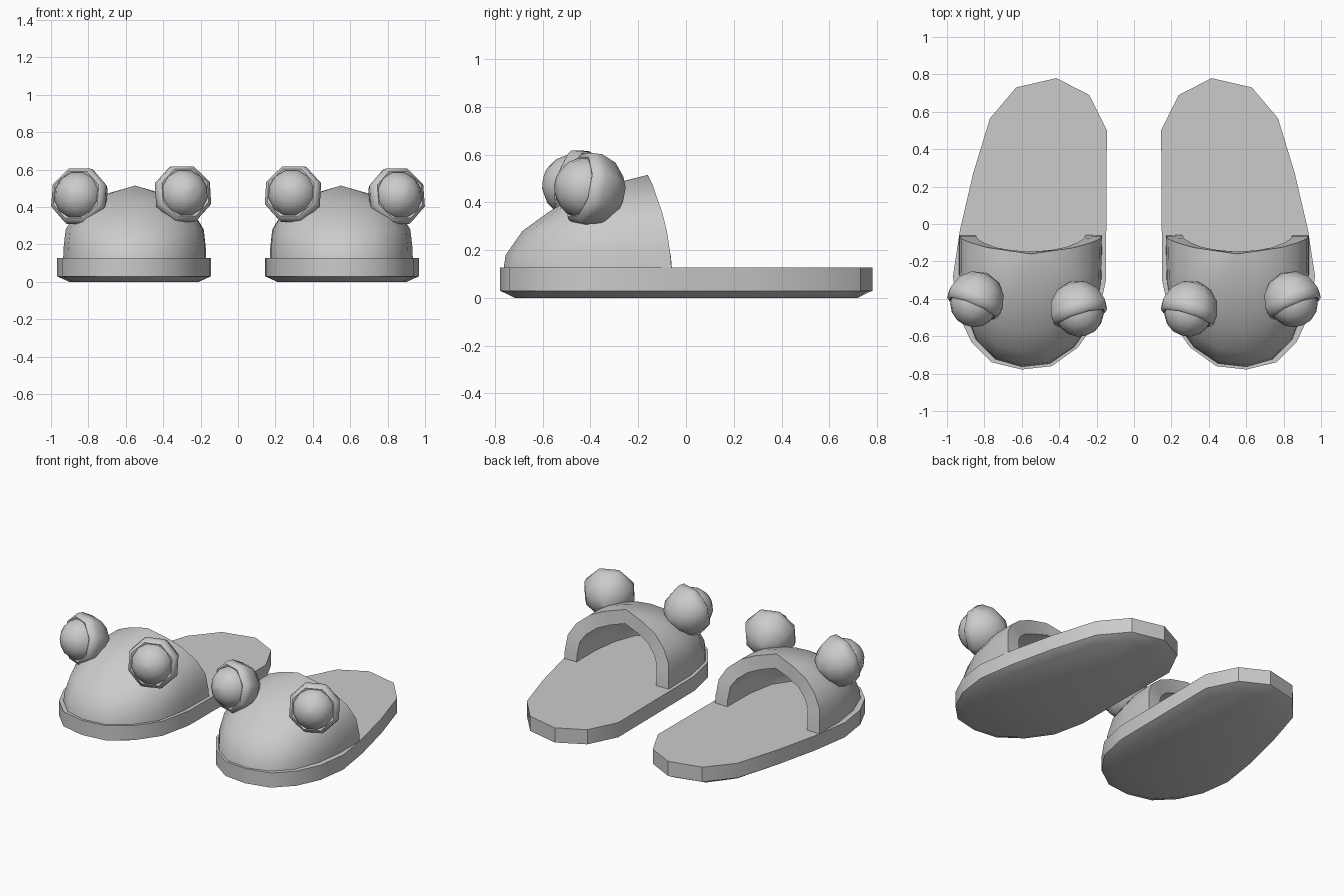
import bpy, math
from mathutils import Vector, Matrix

if "Cube" in bpy.data.objects:
    bpy.data.objects.remove(bpy.data.objects["Cube"])


def make(name, verts, faces, angle=35, thickness=0):
    me = bpy.data.meshes.new(name)
    me.from_pydata(verts, [], faces)
    ob = bpy.data.objects.new(name, me)
    bpy.context.collection.objects.link(ob)
    bpy.ops.object.select_all(action='DESELECT')
    bpy.context.view_layer.objects.active = ob
    ob.select_set(True)
    bpy.ops.object.mode_set(mode='EDIT')
    bpy.ops.mesh.select_all(action='SELECT')
    bpy.ops.mesh.normals_make_consistent(inside=False)
    bpy.ops.object.mode_set(mode='OBJECT')
    if thickness:
        # open shell: make sure normals point away from the foot, then thicken inwards
        c = Vector((0.55, -0.2, 0.1))
        if sum((p.center - c).dot(p.normal) for p in me.polygons) < 0:
            me.flip_normals()
        s = ob.modifiers.new("thickness", 'SOLIDIFY')
        s.thickness = thickness
        s.offset = -1
        bpy.ops.object.modifier_apply(modifier=s.name)
    bpy.ops.object.shade_smooth_by_angle(angle=math.radians(angle))
    # second slipper
    ob.modifiers.new("pair", 'MIRROR').use_mirror_merge = False
    return ob


def strips(rows, n, closed):
    last = n if closed else n - 1
    return [(r * n + i, r * n + (i + 1) % n, (r + 1) * n + (i + 1) % n, (r + 1) * n + i)
            for r in range(rows - 1) for i in range(last)]


# sole: outline raised in three rings, the lowest one drawn in
outline = [(.145, .50), (.24, .69), (.415, .78), (.63, .73), (.77, .565), (.86, .27),
           (.93, -.03), (.968, -.28), (.94, -.48), (.87, -.63), (.76, -.74), (.60, -.778),
           (.44, -.76), (.30, -.66), (.195, -.51), (.15, -.30)]
n = len(outline)
verts = []
for z, sx, sy in ((0, .84, .92), (.03, 1, 1), (.127, 1, 1)):
    verts += [(.555 + (x - .555) * sx, y * sy, z) for x, y in outline]
make("sole", verts, strips(3, n, True) + [tuple(range(n)), tuple(range(2 * n, 3 * n))])

# toe cover: U-shaped outlines shrinking to a peak on the leaning rear edge
u = [(.935, -.06), (.935, -.27), (.91, -.45), (.845, -.62), (.74, -.725), (.60, -.765),
     (.45, -.748), (.32, -.66), (.215, -.51), (.175, -.31), (.17, -.06)]
levels = [(.115, 1, -.06, -.765), (.18, .995, -.065, -.755), (.28, .965, -.08, -.685),
          (.36, .84, -.10, -.575), (.43, .62, -.125, -.46), (.475, .36, -.14, -.32)]
m = len(u)
verts = []
for z, w, yb, yf in levels:
    verts += [(.55 + (x - .55) * w, yb + (y + .06) * (yf - yb) / -.705, z) for x, y in u]
verts.append((.55, -.16, .515))
k = (len(levels) - 1) * m
faces = strips(len(levels), m, False)
faces += [(k + i, k + i + 1, len(verts) - 1) for i in range(m - 1)]
make("toe_cover", verts, faces, thickness=.09)


def revolve(name, profile, seg, matrix, angle):
    # profile of (distance along axis, radius), first and last closed with caps
    v = [matrix @ Vector((r * math.cos(2 * math.pi * (i + .5) / seg),
                          r * math.sin(2 * math.pi * (i + .5) / seg), a))
         for a, r in profile for i in range(seg)]
    f = strips(len(profile), seg, True)
    f += [tuple(range(seg)), tuple(range(len(v) - seg, len(v)))]
    make(name, v, f, angle)


# eyes: rounded eight-sided lid behind, ball bulging out in front
lid = [(-.15, .012), (-.125, .085), (-.07, .138), (0, .162), (.04, .158), (.055, .138), (.045, .115)]
ball = [(.02 + .132 * math.cos(t), .132 * math.sin(t))
        for t in [math.radians(3 + 174 * i / 8) for i in range(9)]]
for side, pos, turn in (("inner", (.298, -.452, .467), -.3), ("outer", (.845, -.402, .455), .4)):
    facing = Vector((math.sin(turn), -math.cos(turn), .2))
    mat = Matrix.Translation(pos) @ facing.to_track_quat('Z', 'Y').to_matrix().to_4x4()
    revolve(side + "_eyelid", lid, 8, mat, 60)
    revolve(side + "_eyeball", ball, 12, mat, 60)
